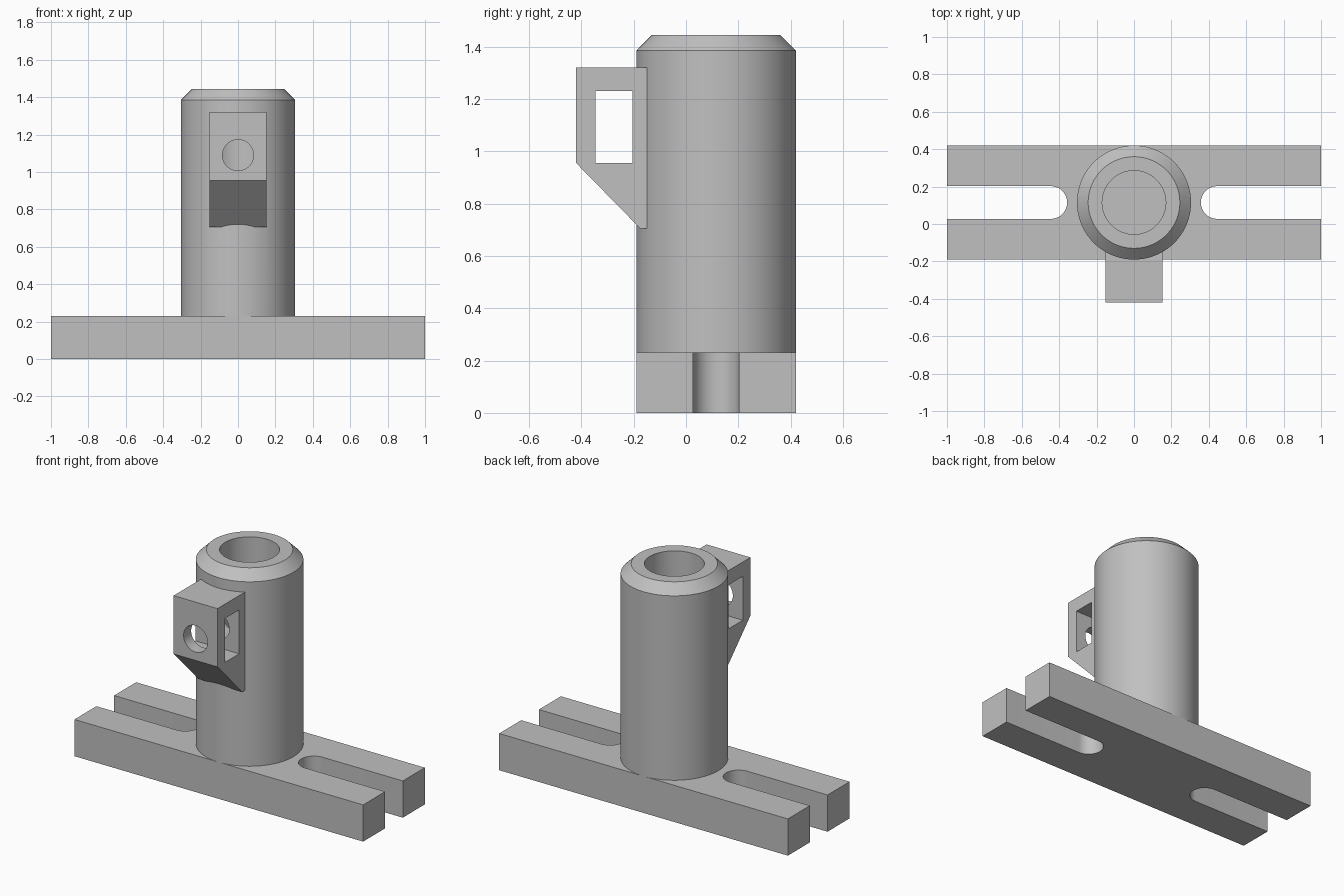
import bpy, bmesh, math
from mathutils import Matrix, Vector

cube = bpy.data.objects.get("Cube")
if cube:
    bpy.data.objects.remove(cube, do_unlink=True)

AXIS_Y = 0.115      # column centre line
BASE_TOP = 0.23
SLOT_R = 0.0875

grey = bpy.data.materials.new("machined grey")
grey.use_nodes = True
grey.diffuse_color = (0.53, 0.53, 0.53, 1)
grey.node_tree.nodes["Principled BSDF"].inputs["Base Color"].default_value = (0.53, 0.53, 0.53, 1)


def finish(bm, name):
    bmesh.ops.recalc_face_normals(bm, faces=bm.faces)
    mesh = bpy.data.meshes.new(name)
    bm.to_mesh(mesh)
    bm.free()
    mesh.materials.append(grey)
    obj = bpy.data.objects.new(name, mesh)
    bpy.context.collection.objects.link(obj)
    return obj


def prism(name, outline, direction):
    """Extrude a closed 3D outline along a direction."""
    bm = bmesh.new()
    face = bm.faces.new([bm.verts.new(p) for p in outline])
    ext = bmesh.ops.extrude_face_region(bm, geom=[face])
    moved = [v for v in ext["geom"] if isinstance(v, bmesh.types.BMVert)]
    bmesh.ops.translate(bm, verts=moved, vec=Vector(direction))
    return finish(bm, name)


def box(name, lo, hi):
    corners = [(lo[0], lo[1]), (hi[0], lo[1]), (hi[0], hi[1]), (lo[0], hi[1])]
    return prism(name, [(x, y, lo[2]) for x, y in corners], (0, 0, hi[2] - lo[2]))


def lathe(name, profile, steps=96):
    """Revolve a closed (radius, z) profile around the column centre line."""
    bm = bmesh.new()
    verts = [bm.verts.new((r, AXIS_Y, z)) for r, z in profile]
    edges = [bm.edges.new((verts[i - 1], verts[i])) for i in range(len(verts))]
    bmesh.ops.spin(bm, geom=verts + edges, cent=(0, AXIS_Y, 0), axis=(0, 0, 1),
                   angle=math.tau, steps=steps, use_duplicate=False)
    bmesh.ops.remove_doubles(bm, verts=bm.verts, dist=0.0005)
    return finish(bm, name)


def combine(target, tool, operation):
    """Apply a boolean and discard the tool."""
    tool.hide_render = True
    mod = target.modifiers.new("boolean", 'BOOLEAN')
    mod.operation, mod.object, mod.solver = operation, tool, 'EXACT'
    bpy.context.view_layer.objects.active = target
    bpy.ops.object.modifier_apply(modifier=mod.name)
    bpy.data.objects.remove(tool, do_unlink=True)


# Base bar with a round-ended slot open at each end
base = box("base_bar", (-1, -0.19, 0), (1, 0.42, BASE_TOP))
for side in (-1, 1):
    arc = [math.pi * (0.5 + i / 24) for i in range(25)]
    outline = [(side * (0.445 + SLOT_R * math.cos(a)), AXIS_Y + SLOT_R * math.sin(a), -0.1) for a in arc]
    outline += [(side * 1.1, AXIS_Y - SLOT_R, -0.1), (side * 1.1, AXIS_Y + SLOT_R, -0.1)]
    combine(base, prism("slot_cutter", outline, (0, 0, 0.5)), 'DIFFERENCE')

# Bored column with a chamfered top
column = lathe("column", [(0.17, BASE_TOP), (0.305, BASE_TOP), (0.305, 1.385),
                          (0.245, 1.445), (0.17, 1.445)])

# Front bracket with a sloped underside and a sideways window
side_profile = [(-0.42, 1.32), (-0.42, 0.955), (-0.175, 0.705), (-0.115, 0.705), (-0.115, 1.32)]
bracket = prism("bracket", [(-0.152, y, z) for y, z in side_profile], (0.304, 0, 0))
combine(bracket, box("window_cutter", (-0.3, -0.345, 0.955), (0.3, -0.205, 1.23)), 'DIFFERENCE')
combine(column, bracket, 'UNION')
column.name = "column_with_bracket"

# Round hole through the bracket into the bore
bm = bmesh.new()
bmesh.ops.create_cone(bm, cap_ends=True, segments=48, radius1=0.083, radius2=0.083, depth=0.6,
                      matrix=Matrix.Translation((0, -0.2, 1.09)) @ Matrix.Rotation(math.pi / 2, 4, 'X'))
combine(column, finish(bm, "hole_cutter"), 'DIFFERENCE')

# Smooth curved walls, keep machined edges sharp
for obj in (base, column):
    bpy.ops.object.select_all(action='DESELECT')
    obj.select_set(True)
    bpy.context.view_layer.objects.active = obj
    bpy.ops.object.shade_smooth_by_angle(angle=math.radians(25))
